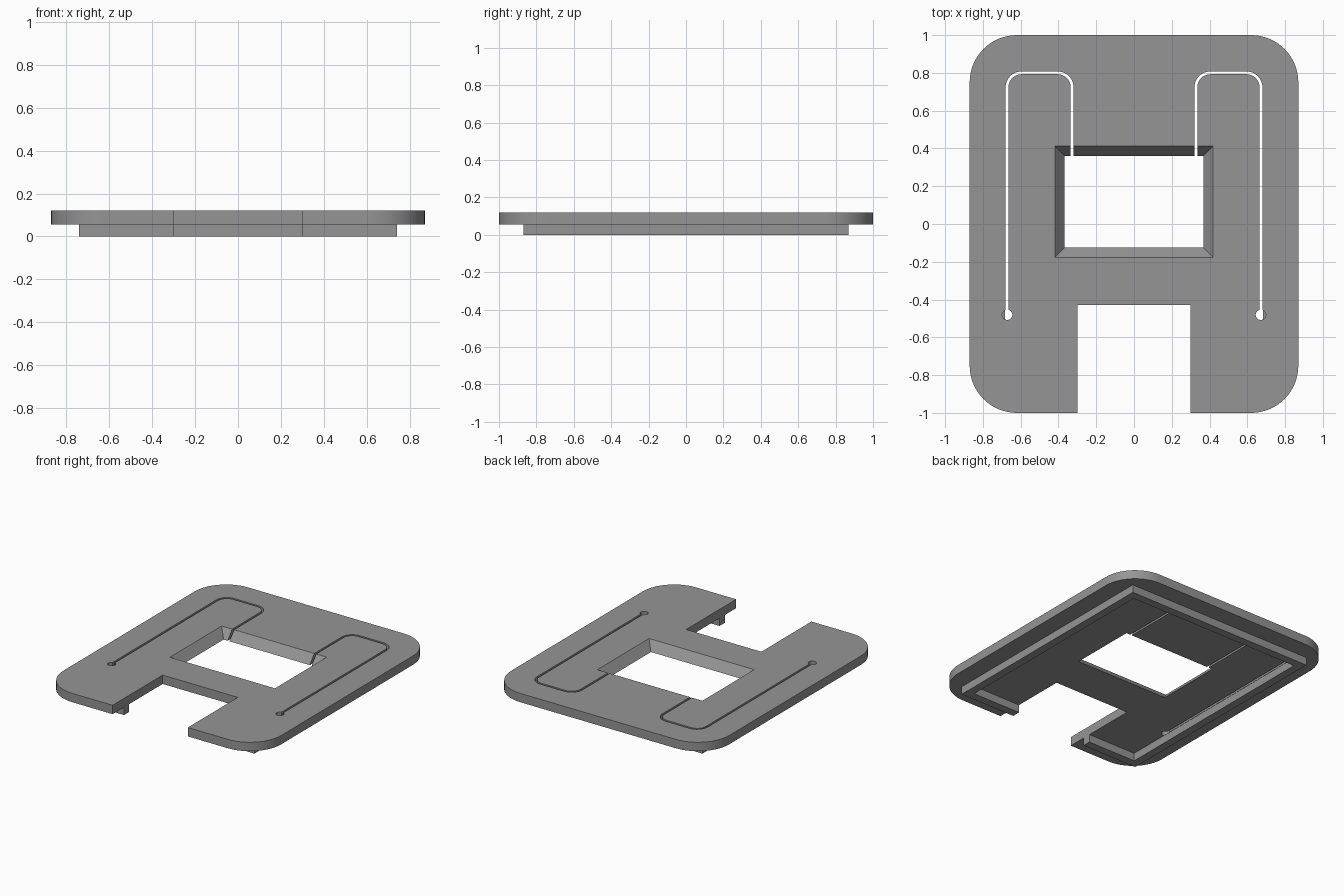
import bpy, bmesh, math
from mathutils import Vector

if "Cube" in bpy.data.objects:
    bpy.data.objects.remove(bpy.data.objects["Cube"])

Z0, Z1 = 0.056, 0.12   # underside and top of the plate

grey = bpy.data.materials.new("mid grey")
grey.diffuse_color = (0.3, 0.3, 0.3, 1)
grey.use_nodes = True
grey.node_tree.nodes["Principled BSDF"].inputs["Base Color"].default_value = grey.diffuse_color


def arc(cx, cy, r, a0, a1, n=16):
    return [(cx + r * math.cos(math.radians(a0 + (a1 - a0) * i / n)),
             cy + r * math.sin(math.radians(a0 + (a1 - a0) * i / n))) for i in range(n + 1)]


def prism(name, bottom, z0, z1, top=None):
    """Solid between two matching outlines."""
    bm = bmesh.new()
    lo = [bm.verts.new((x, y, z0)) for x, y in bottom]
    hi = [bm.verts.new((x, y, z1)) for x, y in (top or bottom)]
    n = len(lo)
    bm.faces.new(lo[::-1])
    bm.faces.new(hi)
    for i in range(n):
        bm.faces.new((lo[i], lo[(i + 1) % n], hi[(i + 1) % n], hi[i]))
    bmesh.ops.recalc_face_normals(bm, faces=bm.faces)
    me = bpy.data.meshes.new(name)
    bm.to_mesh(me)
    bm.free()
    me.materials.append(grey)
    ob = bpy.data.objects.new(name, me)
    bpy.context.collection.objects.link(ob)
    return ob


def rect(x0, x1, y0, y1):
    return [(x0, y0), (x1, y0), (x1, y1), (x0, y1)]


def cut(target, cutters):
    for c in cutters:
        m = target.modifiers.new(c.name, 'BOOLEAN')
        m.operation, m.solver, m.object = 'DIFFERENCE', 'EXACT', c
    dg = bpy.context.evaluated_depsgraph_get()
    me = bpy.data.meshes.new_from_object(target.evaluated_get(dg))
    target.modifiers.clear()
    target.data = me
    for c in cutters:
        bpy.data.objects.remove(c)


# Plate outline: rounded corners with the front notch
R, W, H = 0.25, 0.87, 1.0
outline = (arc(W - R, H - R, R, 0, 90) + arc(R - W, H - R, R, 90, 180)
           + arc(R - W, R - H, R, 180, 270)
           + [(-0.3, -H), (-0.3, -0.43), (0.3, -0.43), (0.3, -H)]
           + arc(W - R, R - H, R, 270, 360))
plate = prism("plate", outline, Z0, Z1)


# Window with sloping sides, continued past both plate faces
def window_at(z):
    t = (z - Z0) / (Z1 - Z0) * 0.052
    return rect(-0.367 - t, 0.367 + t, -0.125 - t, 0.36 + t)


cutters = [prism("window_cutter", window_at(0), 0, 0.18, window_at(0.18))]

# Hook-shaped slots with round ends
XO, XI, YT, G, RS = 0.68, 0.32, 0.808, 0.015, 0.085
for s in (-1, 1):
    outer = ([(XO, -0.48)] + arc(XO - RS, YT - RS, RS, 0, 90, 10)
             + arc(XI + RS, YT - RS, RS, 90, 180, 10) + [(XI, 0.3)])
    inner = ([(XO - G, -0.48)] + arc(XO - RS, YT - RS, RS - G, 0, 90, 10)
             + arc(XI + RS, YT - RS, RS - G, 90, 180, 10) + [(XI + G, 0.3)])
    cutters.append(prism("slot_cutter", [(s * x, y) for x, y in outer + inner[::-1]], 0, 0.2))
    cutters.append(prism("hole_cutter", arc(s * 0.671, -0.481, 0.027, 0, 345, 23), 0, 0.2))
cut(plate, cutters)

# Square rim under the plate, open at the notch
a, b, c, d = 0.74, 0.87, 0.682, 0.811
prism("underside_rim", [(0.3, -b), (a, -b), (a, b), (-a, b), (-a, -b), (-0.3, -b),
                        (-0.3, -d), (-c, -d), (-c, d), (c, d), (c, -d), (0.3, -d)], 0, Z0)

# Smooth the rounded walls, keep the edges sharp
for ob in bpy.context.scene.objects:
    ob.select_set(True)
    bpy.context.view_layer.objects.active = ob
bpy.ops.object.shade_smooth_by_angle(angle=math.radians(30))
